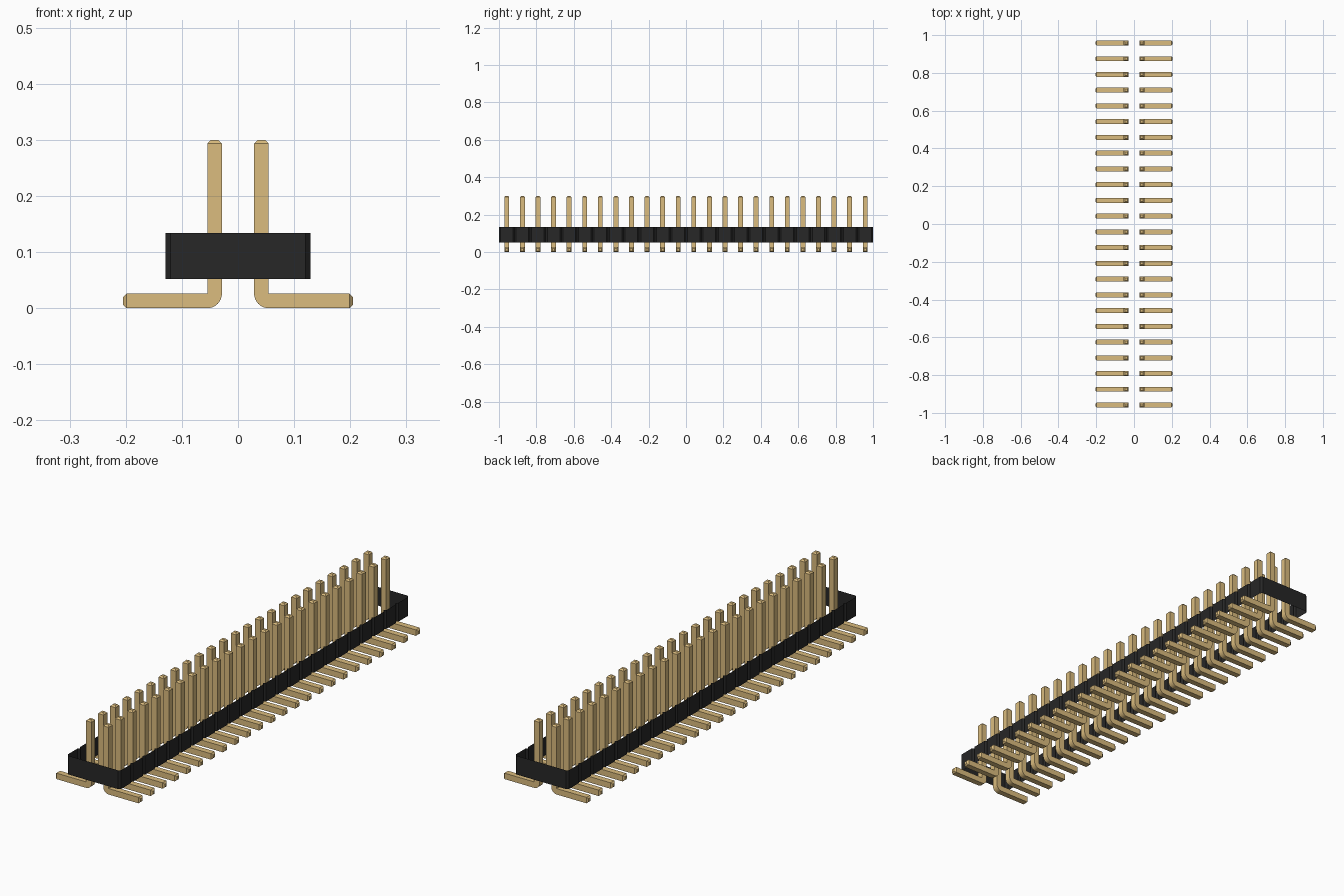
import bpy, bmesh
from math import sin, cos, pi

cube = bpy.data.objects.get("Cube")
if cube:
    bpy.data.objects.remove(cube, do_unlink=True)

ROWS = 24
PITCH = 2 / ROWS
HALF_W, Z_LOW, Z_HIGH = 0.129, 0.052, 0.134   # housing
NOTCH = PITCH / 10
HALF_PIN, TIP = 0.013, 0.0065                 # square pin and its chamfer
PIN_TOP, FOOT_END = 0.3, 0.205


def material(name, colour):
    mat = bpy.data.materials.new(name)
    mat.use_nodes = True
    mat.diffuse_color = colour
    mat.node_tree.nodes["Principled BSDF"].inputs["Base Color"].default_value = colour
    return mat


def finish(name, bm, mat):
    bmesh.ops.recalc_face_normals(bm, faces=bm.faces)
    mesh = bpy.data.meshes.new(name)
    bm.to_mesh(mesh)
    bm.free()
    mesh.materials.append(mat)
    obj = bpy.data.objects.new(name, mesh)
    bpy.context.collection.objects.link(obj)
    return obj


black = material("black plastic", (0.02, 0.02, 0.02, 1))
gold = material("gold metal", (0.708, 0.503, 0.21, 1))

# Housing: open band of walls, notched between neighbouring rows
side = []
for i in range(ROWS):
    y = -1 + i * PITCH
    side += [(HALF_W - NOTCH, y), (HALF_W, y + NOTCH), (HALF_W, y + PITCH - NOTCH)]
side.append((HALF_W - NOTCH, 1))
outline = side + [(-x, -y) for x, y in side]

bm = bmesh.new()
low = [bm.verts.new((x, y, Z_LOW)) for x, y in outline]
high = [bm.verts.new((x, y, Z_HIGH)) for x, y in outline]
for i in range(len(outline)):
    j = (i + 1) % len(outline)
    bm.faces.new((low[i], low[j], high[j], high[i]))
finish("housing", bm, black)

# Pin: square sections swept down the post, round the bend and out along the foot
near, far = PITCH / 2 - HALF_PIN, PITCH / 2 + HALF_PIN
thick = 2 * HALF_PIN
sections = [  # (outer point, inner point, half depth)
    ((near + TIP, PIN_TOP), (far - TIP, PIN_TOP), HALF_PIN - TIP),
    ((near, PIN_TOP - TIP), (far, PIN_TOP - TIP), HALF_PIN),
]
for k in range(9):
    a = k / 8 * pi / 2
    sections.append(((far - thick * cos(a), thick - thick * sin(a)), (far, thick), HALF_PIN))
sections += [
    ((FOOT_END - TIP, 0), (FOOT_END - TIP, thick), HALF_PIN),
    ((FOOT_END, TIP), (FOOT_END, thick - TIP), HALF_PIN - TIP),
]

bm = bmesh.new()
first_y = -1 + PITCH / 2
rings = []
for (ox, oz), (ix, iz), d in sections:
    corners = [(ox, -d, oz), (ix, -d, iz), (ix, d, iz), (ox, d, oz)]
    rings.append([bm.verts.new((x, first_y + y, z)) for x, y, z in corners])
for a, b in zip(rings, rings[1:]):
    for i in range(4):
        j = (i + 1) % 4
        bm.faces.new((a[i], a[j], b[j], b[i]))
bm.faces.new(rings[0])
bm.faces.new(rings[-1])
bmesh.ops.remove_doubles(bm, verts=bm.verts, dist=0.0001)
pins = finish("pins", bm, gold)

# Repeat along the housing and mirror to the other row
array = pins.modifiers.new("rows", 'ARRAY')
array.count = ROWS
array.use_relative_offset = False
array.use_constant_offset = True
array.constant_offset_displace = (0, PITCH, 0)
mirror = pins.modifiers.new("both sides", 'MIRROR')
mirror.use_axis[0] = True
mirror.use_mirror_merge = False

# Smooth only the bends
bpy.ops.object.select_all(action='DESELECT')
pins.select_set(True)
bpy.context.view_layer.objects.active = pins
bpy.ops.object.shade_smooth_by_angle(angle=pi / 6)
